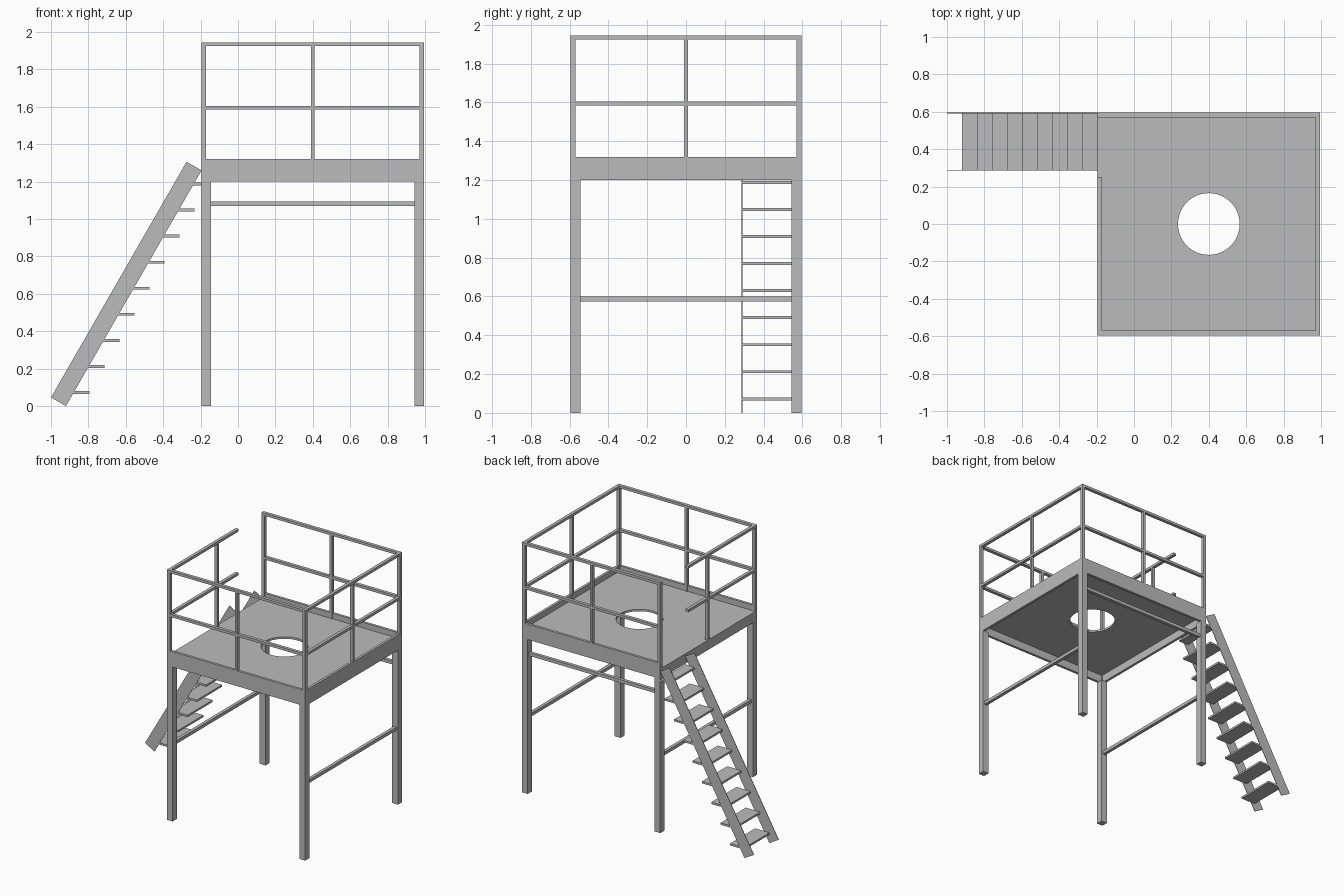
import bpy, bmesh, math
from mathutils import Vector

if "Cube" in bpy.data.objects:
    bpy.data.objects.remove(bpy.data.objects["Cube"], do_unlink=True)

steel = bpy.data.materials.new("grey_steel")
steel.use_nodes = True
grey = (0.5, 0.5, 0.5, 1)
steel.diffuse_color = grey
steel.node_tree.nodes["Principled BSDF"].inputs["Base Color"].default_value = grey


def add_object(name, bm):
    bmesh.ops.recalc_face_normals(bm, faces=bm.faces[:])
    mesh = bpy.data.meshes.new(name)
    bm.to_mesh(mesh)
    bm.free()
    mesh.materials.append(steel)
    obj = bpy.data.objects.new(name, mesh)
    bpy.context.collection.objects.link(obj)
    return obj


def box(name, x, y, z):
    """Box from three (low, high) ranges."""
    bm = bmesh.new()
    bmesh.ops.create_cube(bm, size=1)
    for v in bm.verts:
        v.co = [r[0] if c < 0 else r[1] for c, r in zip(v.co, (x, y, z))]
    return add_object(name, bm)


def prism(name, loops, direction):
    """Extrude a flat outline, with further loops as holes."""
    bm = bmesh.new()
    edges = []
    for loop in loops:
        verts = [bm.verts.new(p) for p in loop]
        edges += [bm.edges.new((a, b)) for a, b in zip(verts, verts[1:] + verts[:1])]
    fill = bmesh.ops.triangle_fill(bm, edges=edges, use_beauty=True)
    faces = [f for f in fill["geom"] if isinstance(f, bmesh.types.BMFace)]
    ext = bmesh.ops.extrude_face_region(bm, geom=faces, use_keep_orig=True)
    moved = [g for g in ext["geom"] if isinstance(g, bmesh.types.BMVert)]
    bmesh.ops.translate(bm, verts=moved, vec=Vector(direction))
    return add_object(name, bm)


# Main dimensions
X0, X1, Y0, Y1 = -0.195, 0.995, -0.595, 0.595
CX = (X0 + X1) / 2
BASE, DECK, RIM, TOP = 1.2, 1.277, 1.32, 1.945
LEG, BAR, PLATE = 0.05, 0.025, 0.02


def inward(edge, size):
    """Range of given thickness starting at a platform edge."""
    return (edge, edge + size) if edge in (X0, Y0) else (edge - size, edge)


# Legs and corner posts
for x, xn in ((X0, "right"), (X1, "left")):
    for y, yn in ((Y0, "front"), (Y1, "back")):
        box(f"{yn}_{xn}_leg", inward(x, LEG), inward(y, LEG), (0, BASE))
        box(f"{yn}_{xn}_rail_post", inward(x, BAR), inward(y, BAR), (BASE, TOP))

# Edge boards, low on the stair side
box("front_edge_board", (X0, X1), inward(Y0, PLATE), (BASE, RIM))
box("back_edge_board", (X0, X1), inward(Y1, PLATE), (BASE, RIM))
box("left_edge_board", inward(X1, PLATE), (Y0, Y1), (BASE, RIM))
box("right_edge_board", inward(X0, PLATE), (Y0, Y1), (BASE, DECK))

# Deck with round opening
square = [(X0, Y0, DECK), (X1, Y0, DECK), (X1, Y1, DECK), (X0, Y1, DECK)]
square = [(x + (0.002 if x < 0 else -0.002), y * 0.996, z) for x, y, z in square]
steps = [math.tau * i / 48 for i in range(48)]
hole = [(CX + 0.165 * math.cos(a), 0.165 * math.sin(a), DECK) for a in steps]
prism("deck", [square, hole], (0, 0, -0.015))

# Guard rails and middle posts
OPENING = 0.25
for name, z in (("mid_rail", (1.585, 1.605)), ("top_rail", (TOP - 0.02, TOP))):
    box("front_" + name, (X0, X1), inward(Y0, BAR), z)
    box("back_" + name, (X0, X1), inward(Y1, BAR), z)
    box("left_" + name, inward(X1, BAR), (Y0, Y1), z)
    box("right_" + name, inward(X0, BAR), (Y0, OPENING), z)
for name, y in (("front", Y0), ("back", Y1)):
    box(name + "_middle_post", (CX - 0.01, CX + 0.01), inward(y, BAR), (DECK, TOP))
for name, x in (("right", X0), ("left", X1)):
    box(name + "_middle_post", inward(x, BAR), (-0.01, 0.01), (DECK, TOP))

# Leg braces
box("back_brace", (X0 + LEG, X1 - LEG), (Y1 - 0.037, Y1 - 0.012), (1.07, 1.095))
for name, x in (("right", X0 + LEG / 2), ("left", X1 - LEG / 2)):
    box(name + "_brace", (x - 0.0125, x + 0.0125), (Y0 + LEG, Y1 - LEG), (0.575, 0.6))

# Stair stringers and treads
S0, S1 = 0.286, Y1
side = [(-1, 0.046), (-0.92, 0), (-0.195, 1.26), (-0.275, 1.306)]
for name, y in (("front_stringer", S0), ("back_stringer", S1 - 0.004)):
    prism(name, [[(x, y, z) for x, z in side]], (0, 0.004, 0))
for i in range(9):
    x, z = -0.92 + 0.0803 * i, 0.08 + 0.1394 * i
    box(f"stair_tread_{i + 1}", (x, min(x + 0.125, X0)), (S0, S1), (z - 0.015, z))
